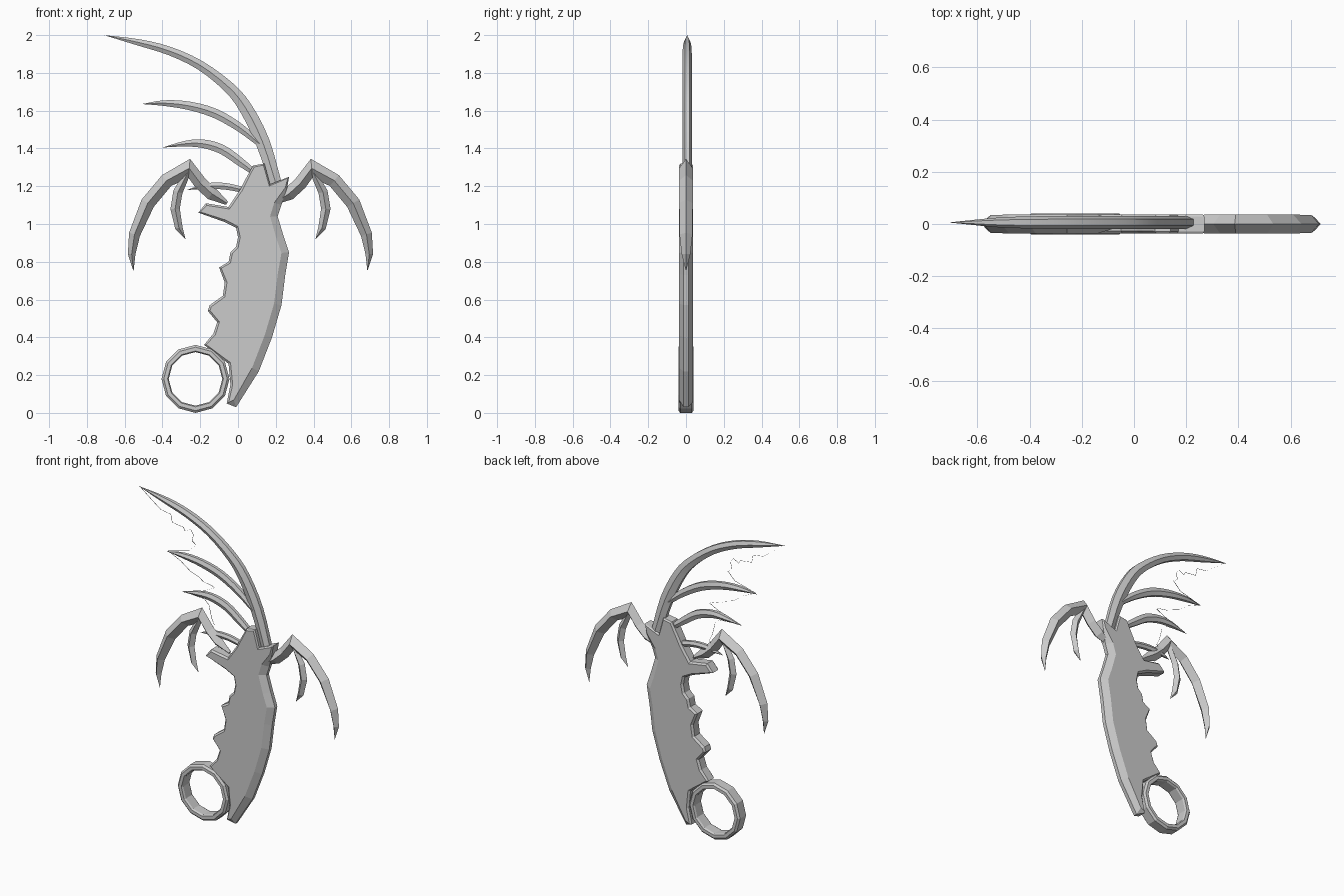
import bpy, bmesh, math
from mathutils import Vector

if "Cube" in bpy.data.objects:
    bpy.data.objects.remove(bpy.data.objects["Cube"], do_unlink=True)

WING_AXIS = .066
HALF_DEPTH = .037


def finish(name, bm, smooth=False):
    bmesh.ops.remove_doubles(bm, verts=bm.verts, dist=.0001)
    bmesh.ops.recalc_face_normals(bm, faces=bm.faces)
    mesh = bpy.data.meshes.new(name)
    bm.to_mesh(mesh)
    bm.free()
    obj = bpy.data.objects.new(name, mesh)
    bpy.context.collection.objects.link(obj)
    if smooth:
        bpy.ops.object.select_all(action='DESELECT')
        obj.select_set(True)
        bpy.context.view_layer.objects.active = obj
        bpy.ops.object.shade_smooth_by_angle(angle=math.radians(30))
    return obj


def bridge(bm, a, b):
    for i in range(len(a)):
        j = (i + 1) % len(a)
        bm.faces.new((a[i], a[j], b[j], b[i]))


def refine(path, steps):
    """Smooth a path of (x, z, width) with a Catmull-Rom spline."""
    p = [Vector(q) for q in path]
    p = [2 * p[0] - p[1]] + p + [2 * p[-1] - p[-2]]
    out = []
    for a, b, c, d in zip(p, p[1:], p[2:], p[3:]):
        for k in range(steps):
            t = k / steps
            out.append(b + (c - a) * t / 2 + (a * 2 - b * 5 + c * 4 - d) * t * t / 2
                       + (b * 3 - a - c * 3 + d) * t ** 3 / 2)
    return out + [p[-2]]


def spike(name, path, depth, sides, y=0, smooth=False):
    """Sweep a faceted section along a tapering path in the XZ plane."""
    bm = bmesh.new()
    widest = max(q[2] for q in path)
    rings = []
    for i, (x, z, w) in enumerate(path):
        before, after = path[max(i - 1, 0)], path[min(i + 1, len(path) - 1)]
        side = Vector((before[1] - after[1], after[0] - before[0])).normalized()
        thick = depth * min(1, 1.6 * max(w, 0) / widest)
        ring = []
        for k in range(sides):
            a = math.pi / 2 + math.tau * k / sides
            n = side * math.cos(a) * w / 2 / (math.cos(math.pi / 6) if sides == 6 else 1)
            ring.append(bm.verts.new((x + n.x, y + thick * math.sin(a), z + n.y)))
        rings.append(ring)
    for a, b in zip(rings, rings[1:]):
        bridge(bm, a, b)
    bm.faces.new(rings[0])
    return finish(name, bm, smooth)


# Handle: a flat slab with a wide chamfer on the spine and finger grooves in front
crown = [(.08, 1.31), (.14, 1.32), (.17, 1.21), (.27, 1.25), (.26, 1.19)]
spine = [(.23, 1.1), (.21, 1.04), (.24, .94), (.27, .85), (.25, .73), (.23, .57),
         (.18, .4), (.11, .22), (-.01, .03)]
grip = [(-.06, .05), (-.04, .15), (-.05, .26), (-.18, .36), (-.13, .42), (-.11, .48),
        (-.16, .54), (-.15, .57), (-.08, .62), (-.07, .69), (-.1, .77), (-.05, .8),
        (-.04, .85), (-.01, .88), (0, .93), (-.01, .98), (-.07, 1.01), (-.21, 1.06),
        (-.17, 1.11), (-.05, 1.09), (.01, 1.18), (.03, 1.22)]
# Each outline section carries its chamfer inset and the depth of its edge
outline = [(Vector(p), inset, edge)
           for part, inset, edge in ((crown, .01, .028), (spine, .04, .012), (grip, .012, .026))
           for p in part]
bm = bmesh.new()
levels = [[], [], [], []]
for i, (p, inset, edge) in enumerate(outline):
    e = (p - outline[i - 1][0]).normalized()
    f = (outline[(i + 1) % len(outline)][0] - p).normalized()
    t = (e + f).normalized()
    q = p + Vector((t.y, -t.x)) * inset
    for level, point, y in zip(levels, (q, p, p, q), (-HALF_DEPTH, -edge, edge, HALF_DEPTH)):
        level.append(bm.verts.new((point.x, y, point.y)))
for a, b in zip(levels, levels[1:]):
    bridge(bm, a, b)
bm.faces.new(levels[0])
bm.faces.new(levels[-1])
finish("handle", bm)

# Finger ring: a chamfered section turned in twelve steps
section = [(.142, -.03), (.148, -.041), (.168, -.041), (.18, -.03)]
section += [(r, -y) for r, y in reversed(section)]
bm = bmesh.new()
turns = []
for k in range(12):
    a = math.tau * k / 12
    turns.append([bm.verts.new((-.225 + r * math.cos(a), y, .18 + r * math.sin(a)))
                  for r, y in section])
for k in range(12):
    bridge(bm, turns[k - 1], turns[k])
finish("finger_ring", bm)

# Blade and its smaller ribs
main_path = [(.205, 1.2, .06), (.13, 1.435, .075), (.04, 1.615, .07), (-.05, 1.725, .06),
             (-.2, 1.84, .05), (-.36, 1.915, .045), (-.52, 1.96, .035), (-.71, 2, 0)]
upper_path = [(.12, 1.42, .03), (.01, 1.51, .045), (-.12, 1.585, .05), (-.255, 1.625, .045),
              (-.39, 1.64, .03), (-.51, 1.635, 0)]
middle_path = [(.09, 1.27, .03), (.01, 1.33, .045), (-.085, 1.395, .05), (-.185, 1.425, .045),
               (-.28, 1.425, .03), (-.4, 1.405, 0)]
lower_path = [(.03, 1.18, .03), (-.07, 1.2, .035), (-.17, 1.2, .03), (-.27, 1.18, 0)]
for name, path, depth in (("main_blade", main_path, .025), ("upper_rib", upper_path, .02),
                          ("middle_rib", middle_path, .02), ("lower_rib", lower_path, .018)):
    spike(name, refine(path, 3), depth, 6, y=.006, smooth=True)

# Paired guard wings: bent outer claw with a small talon under the elbow
wing = [(.19, 1.11, .02), (.27, 1.16, .07), (.33, 1.215, .07), (.39, 1.295, .1),
        (.51, 1.23, .075), (.61, 1.11, .075), (.68, .945, .06), (.695, .84, .04), (.685, .75, 0)]
talon = [(.39, 1.29, .03), (.45, 1.17, .05), (.465, 1.08, .05), (.445, .98, .04), (.41, .92, 0)]
for side in ("left", "right"):
    for part, path, depth in (("wing", wing, .036), ("talon", talon, .022)):
        if side == "right":
            path = [(2 * WING_AXIS - x, z, w) for x, z, w in path]
        spike(side + "_" + part, path, depth, 4)

# Hair-thin ragged thread linking the blade tips
thread = [(-.7, 2), (-.62, 1.94), (-.55, 1.89), (-.48, 1.88), (-.47, 1.83), (-.39, 1.82),
          (-.38, 1.8), (-.34, 1.82), (-.32, 1.79), (-.33, 1.75), (-.3, 1.73), (-.35, 1.68),
          (-.5, 1.64), (-.41, 1.6), (-.34, 1.55), (-.28, 1.53), (-.25, 1.51), (-.19, 1.5),
          (-.17, 1.49), (-.23, 1.46), (-.39, 1.41), (-.24, 1.4), (-.21, 1.37), (-.2, 1.33),
          (-.19, 1.29), (-.17, 1.25), (-.2, 1.2)]
bm = bmesh.new()
pairs = [[bm.verts.new((x, y, z)) for y in (.004, .008)] for x, z in thread]
for a, b in zip(pairs, pairs[1:]):
    bm.faces.new((a[0], a[1], b[1], b[0]))
finish("ragged_thread", bm)
